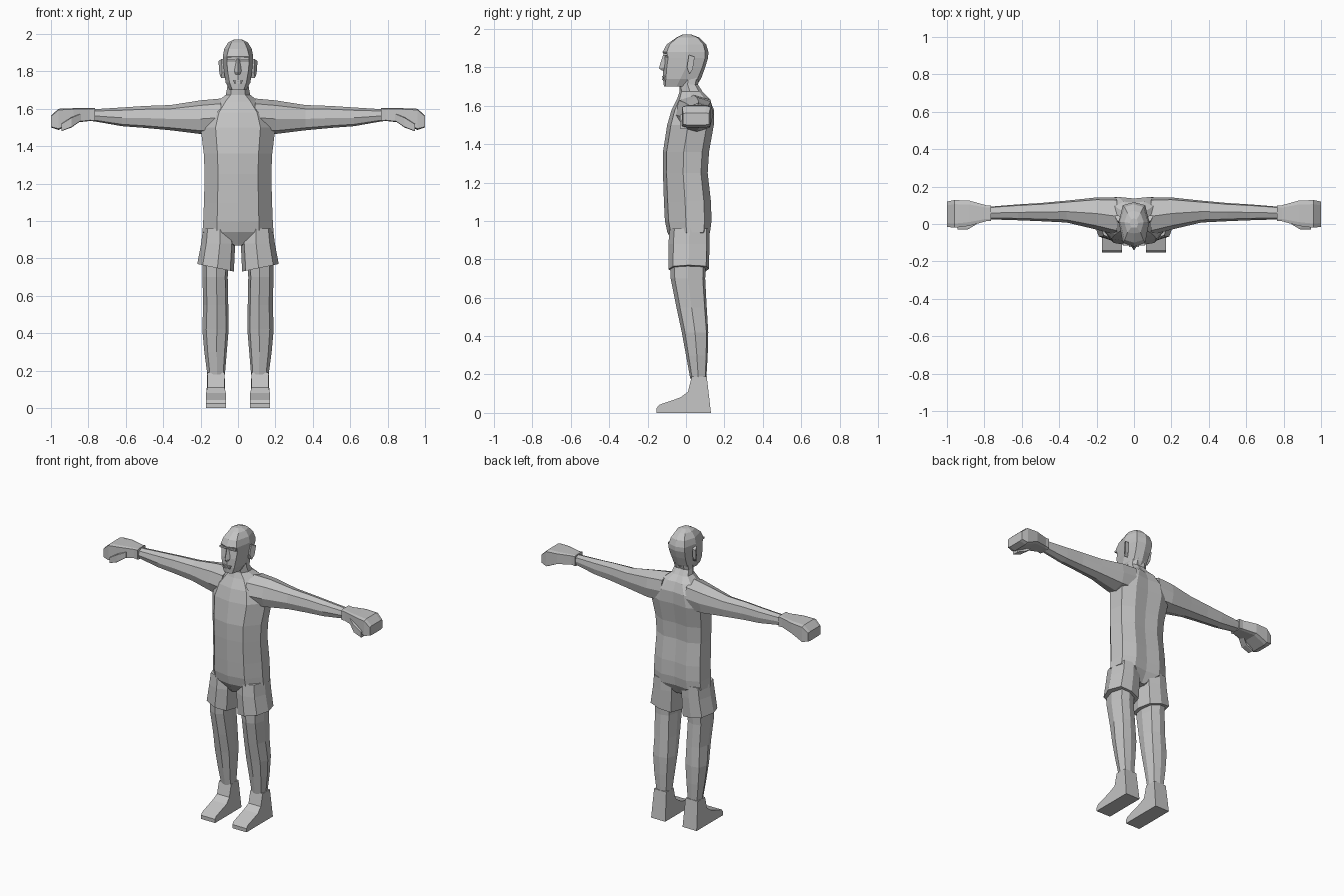
import bpy, bmesh

grey = bpy.data.materials.new("plain grey")
grey.diffuse_color = (0.55, 0.55, 0.55, 1)


def finish(name, bm):
    bmesh.ops.recalc_face_normals(bm, faces=bm.faces)
    mesh = bpy.data.meshes.new(name)
    bm.to_mesh(mesh)
    bm.free()
    mesh.materials.append(grey)
    obj = bpy.data.objects.new(name, mesh)
    bpy.context.collection.objects.link(obj)
    return obj


def loft(name, rings):
    """Skin a list of equal-length point rings and close both ends."""
    bm = bmesh.new()
    loops = [[bm.verts.new(p) for p in ring] for ring in rings]
    n = len(loops[0])
    for a, b in zip(loops, loops[1:]):
        for i in range(n):
            j = (i + 1) % n
            bm.faces.new((a[i], a[j], b[j], b[i]))
    bm.faces.new(loops[0])
    bm.faces.new(loops[-1])
    return finish(name, bm)


def mirrored_ring(half, z):
    """Complete a half outline that starts and ends on x = 0."""
    pts = half + [(-x, y) for x, y in reversed(half[1:-1])]
    return [(x, y, z) for x, y in pts]


# Limb cross-sections within a unit square
OCTAGON = [(.45, 0), (.85, .12), (1, .5), (.87, .93), (.5, 1), (.12, .9), (0, .5), (.1, .13)]
FIST = [(.06, 0), (.94, 0), (1, .15), (1, .85), (.94, 1), (.06, 1), (0, .85), (0, .15)]


def lerp(a, b, t):
    return a + (b - a) * t


def upright(side, z, x0, x1, y0, y1, tilt=0):
    return [(side * lerp(x0, x1, u), lerp(y0, y1, v), z + tilt * (u - .5))
            for u, v in OCTAGON]


def sideways(side, x, y0, y1, z0, z1, shape=OCTAGON):
    return [(side * x, lerp(y0, y1, v), lerp(z0, z1, u)) for u, v in shape]


# Torso and neck: height, front, half width, back
torso = []
for z, f, w, b in [(.87, -.06, .03, .08), (.94, -.097, .19, .125), (1.0, -.11, .186, .133),
                   (1.1, -.115, .182, .13), (1.25, -.12, .178, .113), (1.36, -.12, .183, .12),
                   (1.5, -.098, .20, .145), (1.58, -.075, .17, .145), (1.64, -.045, .11, .12),
                   (1.675, -.033, .065, .085), (1.71, -.036, .058, .062), (1.76, -.035, .055, .075)]:
    d = b - f
    torso.append(mirrored_ring([(0, f), (.6 * w, f + .08 * d), (w, f + .45 * d),
                                (.93 * w, b - .15 * d), (.5 * w, b), (0, b - .04 * d)], z))
loft("torso", torso)

# Head: height, front, cheek width and depth, side width and depth, back width and depth, rear
head = []
for z, f, cw, cy, w, my, bw, by, b in [
        (1.70, -.115, .03, -.108, .045, -.05, .035, .04, .05),
        (1.74, -.12, .045, -.105, .066, -.03, .05, .06, .078),
        (1.80, -.118, .055, -.1, .075, 0, .055, .085, .10),
        (1.85, -.107, .06, -.093, .08, .01, .06, .1, .115),
        (1.88, -.122, .06, -.1, .081, .01, .06, .1, .117),
        (1.92, -.10, .05, -.085, .074, .01, .05, .09, .105),
        (1.955, -.05, .035, -.045, .052, .01, .035, .06, .07),
        (1.97, -.02, .015, -.018, .022, .005, .015, .025, .03)]:
    head.append(mirrored_ring([(0, f), (cw, cy), (w, my), (bw, by), (0, b)], z))
loft("head", head)

# Nose wedge
loft("nose", [[(-.008, -.11, 1.865), (.008, -.11, 1.865), (0, -.119, 1.865)],
              [(-.02, -.11, 1.80), (.02, -.11, 1.80), (0, -.142, 1.795)],
              [(-.016, -.11, 1.783), (.016, -.11, 1.783), (0, -.125, 1.783)]])

# Lips
for name, z, w in (("upper_lip", 1.75, .027), ("lower_lip", 1.738, .022)):
    loft(name, [[(-w, y, z - .004), (w, y, z - .004), (w, y, z + .004), (-w, y, z + .004)]
                for y in (-.105, -.124)])

for side, label in ((1, "left"), (-1, "right")):
    # Brow and ear
    loft(label + "_brow", [[(side * x, y, z) for x, z in
                            ((.014, 1.862), (.058, 1.862), (.058, 1.873), (.014, 1.873))]
                           for y in (-.09, -.116)])
    loft(label + "_ear", [[(side * (x + .5 * (y - .02)), y, z) for y, z in
                           ((.005, 1.80), (.018, 1.765), (.035, 1.79), (.045, 1.855), (.015, 1.865))]
                          for x in (.068, .092)])

    # Arm from shoulder to wrist
    loft(label + "_arm", [sideways(side, *r) for r in [
        (.09, -.06, .142, 1.47, 1.655), (.20, -.03, .142, 1.465, 1.645),
        (.36, .008, .125, 1.485, 1.62), (.50, .015, .112, 1.498, 1.615),
        (.62, .02, .105, 1.507, 1.607), (.78, .025, .092, 1.535, 1.597)]])

    # Fist with curled fingers and a thumb
    loft(label + "_hand", [sideways(side, *r, shape=FIST) for r in [
        (.765, .015, .10, 1.532, 1.605), (.79, .015, .10, 1.535, 1.603),
        (.88, -.01, .125, 1.525, 1.603), (.96, -.02, .128, 1.487, 1.60),
        (1.0, -.015, .12, 1.50, 1.563)]])
    loft(label + "_thumb", [sideways(side, *r, shape=FIST) for r in [
        (.84, 0, .04, 1.535, 1.575), (.89, -.03, .015, 1.50, 1.555),
        (.945, -.03, .01, 1.48, 1.52)]])

    # Shorts leg with a slanted hem
    loft(label + "_shorts_leg", [
        upright(side, .96, .02, .187, -.085, .122),
        upright(side, .88, .015, .197, -.092, .122),
        upright(side, .75, .022, .218, -.092, .12, .04)])

    # Leg from thigh to ankle
    loft(label + "_leg", [upright(side, *r) for r in [
        (.80, .05, .19, -.085, .105), (.70, .055, .19, -.08, .10),
        (.55, .052, .186, -.05, .108), (.42, .05, .191, -.022, .116),
        (.30, .06, .18, 0, .113), (.18, .07, .164, .022, .106)]])

    # Foot: side profile with a slimmer ankle
    profile = [(.13, 0), (.108, .19), (.03, .19), (.01, .11), (-.03, .08), (-.14, .042), (-.153, .025), (-.153, 0)]
    loft(label + "_foot", [[(side * (.118 + s * (.053 if z < .1 else .046)), y, z)
                            for y, z in profile] for s in (-1, 1)])
